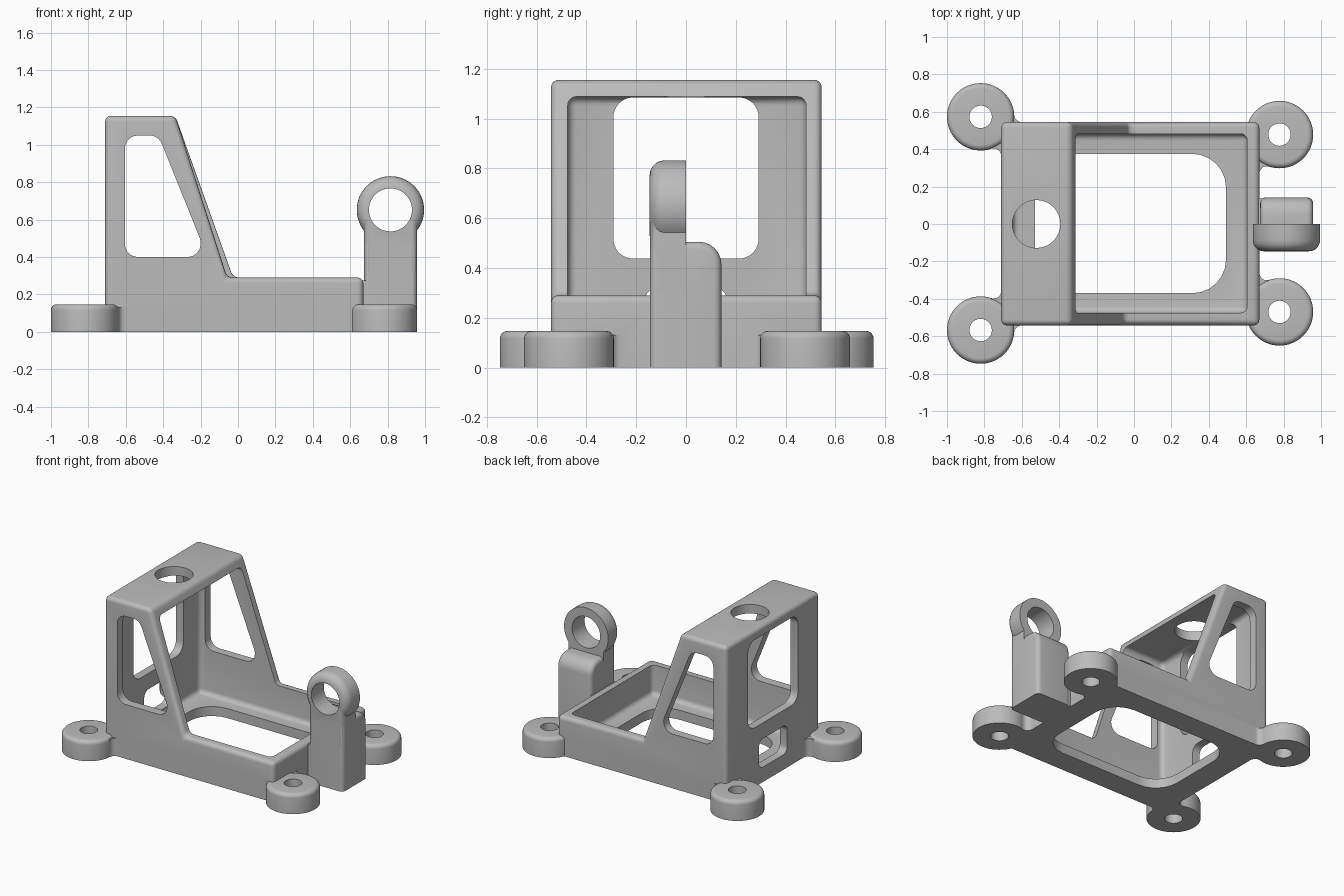
import bpy, bmesh, math
from mathutils import Vector

if "Cube" in bpy.data.objects:
    bpy.data.objects.remove(bpy.data.objects["Cube"])

grey = bpy.data.materials.new("plain grey")
grey.diffuse_color = (0.5, 0.5, 0.5, 1)
grey.use_nodes = True
grey.node_tree.nodes["Principled BSDF"].inputs["Base Color"].default_value = grey.diffuse_color
LOW = -0.1          # solids start below the ground and are trimmed flat at z = 0


def rounded(corners, r, n=6):
    """Round the corners of a convex 2D outline; a corner may carry its own radius."""
    out = []
    for i, c in enumerate(corners):
        p = Vector(c[:2])
        rad = c[2] if len(c) > 2 else r
        if rad == 0:
            out.append(tuple(p))
            continue
        a = (Vector(corners[i - 1][:2]) - p).normalized()
        b = (Vector(corners[(i + 1) % len(corners)][:2]) - p).normalized()
        half = a.angle(b) / 2
        t = rad / math.tan(half)
        centre = p + (a + b).normalized() * rad / math.sin(half)
        v0, v1 = p + a * t - centre, p + b * t - centre
        turn = math.atan2(v0.x * v1.y - v0.y * v1.x, v0.dot(v1))
        for k in range(n + 1):
            w = turn * k / n
            out.append((centre.x + v0.x * math.cos(w) - v0.y * math.sin(w),
                        centre.y + v0.x * math.sin(w) + v0.y * math.cos(w)))
    return out


def rect(u0, u1, v0, v1):
    return [(u0, v0), (u1, v0), (u1, v1), (u0, v1)]


def circle(u, v, r, n=64):
    return [(u + r * math.cos(2 * math.pi * k / n), v + r * math.sin(2 * math.pi * k / n))
            for k in range(n)]


def prism(name, outline, axis, lo, hi, bevel=0, pick=None, tweak=None):
    """Extrude an outline along an axis and round its sharp edges."""
    place = {'x': lambda u, v, d: (d, u, v), 'y': lambda u, v, d: (u, d, v),
             'z': lambda u, v, d: (u, v, d)}[axis]
    bm = bmesh.new()
    ends = [[bm.verts.new(place(u, v, d)) for u, v in outline] for d in (lo, hi)]
    if tweak:
        for v in bm.verts:
            tweak(v.co)
    n = len(outline)
    for e in ends:
        bm.faces.new(e)
    for i in range(n):
        j = (i + 1) % n
        bm.faces.new((ends[0][i], ends[0][j], ends[1][j], ends[1][i]))
    bmesh.ops.recalc_face_normals(bm, faces=bm.faces)
    if bevel:
        edges = [e for e in bm.edges if e.calc_face_angle(0) > 0.5 and
                 (pick is None or all(pick(v.co) for v in e.verts))]
        bmesh.ops.bevel(bm, geom=edges, offset=bevel, segments=5, profile=0.5,
                        affect='EDGES', clamp_overlap=True)
    mesh = bpy.data.meshes.new(name)
    bm.to_mesh(mesh)
    bm.free()
    mesh.materials.append(grey)
    ob = bpy.data.objects.new(name, mesh)
    bpy.context.collection.objects.link(ob)
    return ob


def cove(name, foot, r, axis, line, side, toward, f=0.04):
    """Concave blend between a round foot and a straight wall (axis: wall normal)."""
    c = Vector(foot) if axis == 'x' else Vector((foot[1], foot[0]))
    d = line + side * f
    m = Vector((d, c.y + toward * math.sqrt((r + f) ** 2 - (d - c.x) ** 2)))
    v0 = Vector((-side, 0))
    v1 = (c - m).normalized()
    turn = math.atan2(v0.x * v1.y - v0.y * v1.x, v0.dot(v1))
    start = math.atan2(v0.y, v0.x)
    pts = [(m.x + f * math.cos(start + turn * k / 6), m.y + f * math.sin(start + turn * k / 6))
           for k in range(7)]
    pts += [tuple(c), (line - side * 0.02, c.y), (line - side * 0.02, m.y)]
    if axis == 'y':
        pts = [(v, u) for u, v in pts]
    return prism(name, pts, 'z', LOW, 0.13)


# Main frame: low tray with a tall slanted cab
def lean(co):
    if -0.1 < co.x < 0.1 and co.y < 0:
        co.x -= 0.035


profile = [(-0.71, LOW), (0.67, LOW), (0.67, 0.29), (-0.025, 0.29), (-0.335, 1.155), (-0.71, 1.155)]
frame = prism("frame", profile, 'y', -0.542, 0.545, 0.03, tweak=lean)

adds, cuts = [], []

# Four round feet with bolt holes and coves to the frame
R = 0.18
for x, y in ((-0.82, 0.573), (-0.82, -0.567), (0.778, 0.478), (0.778, -0.47)):
    sx, sy = (1 if x > 0 else -1), (1 if y > 0 else -1)
    adds.append(prism("foot", circle(x, y, R), 'z', LOW, 0.147, 0.03, lambda co: co.z > 0.1))
    adds.append(cove("foot_cove_end", (x, y), R, 'x', 0.67 if x > 0 else -0.71, sx, -sy))
    adds.append(cove("foot_cove_side", (x, y), R, 'y', 0.545 if y > 0 else -0.542, sy, -sx))
    cuts.append(prism("bolt_hole", circle(x, y, 0.06, 40), 'z', -0.3, 0.4))

# Post with an eye ring, joined to the tray end
post = rounded([(-0.145, LOW, 0), (0.142, LOW, 0), (0.142, 0.505, 0.09), (-0.145, 0.505, 0)], 0)
adds.append(prism("post", post, 'x', 0.675, 0.957, 0.03))
adds.append(prism("post_joint", rect(0.63, 0.73, -0.14, 0.137), 'z', LOW, 0.275))
adds.append(prism("post_neck", rect(0.675, 0.957, -0.145, 0), 'z', 0.3, 0.62, 0.03,
                  lambda co: co.y < -0.1))
adds.append(prism("eye_ring", circle(0.815, 0.652, 0.18), 'y', -0.146, 0, 0.06,
                  lambda co: co.y < -0.1))
cuts.append(prism("eye_hole", circle(0.815, 0.652, 0.115), 'y', -0.4, 0.4))

# Hollow interior and floor opening
cuts.append(prism("interior", rect(-0.65, 0.605, -0.475, 0.482), 'z', 0.07, 1.088, 0.035))
cuts.append(prism("floor_opening", rounded(rect(-0.53, 0.492, -0.37, 0.375), 0.18), 'z', -0.3, 0.2))

# Windows: both sides, back, low back slot, and the roof hole
side = rounded([(-0.605, 0.4), (-0.2, 0.4), (-0.2, 0.49), (-0.425, 1.05), (-0.605, 1.05)], 0.07)
cuts.append(prism("side_windows", side, 'y', -1, 1))
cuts.append(prism("back_window", rounded(rect(-0.292, 0.292, 0.437, 1.085), 0.08), 'x', -1, -0.5))
cuts.append(prism("back_slot", rounded(rect(-0.165, 0.165, 0.11, 0.32), 0.05), 'x', -1, -0.6))
cuts.append(prism("roof_hole", circle(-0.522, 0, 0.128), 'z', 1, 1.4))

# Flat underside
cuts.append(prism("ground_trim", rect(-2, 2, -2, 2), 'z', -1, 0))

# Merge the solids, then cut the openings
bpy.context.view_layer.objects.active = frame
for tools, op in ((adds, 'UNION'), (cuts, 'DIFFERENCE')):
    for tool in tools:
        mod = frame.modifiers.new(tool.name, 'BOOLEAN')
        mod.operation, mod.object, mod.solver = op, tool, 'EXACT'
        bpy.ops.object.modifier_apply(modifier=mod.name)
        bpy.data.objects.remove(tool)

frame.select_set(True)
bpy.ops.object.shade_smooth_by_angle(angle=math.radians(30))
